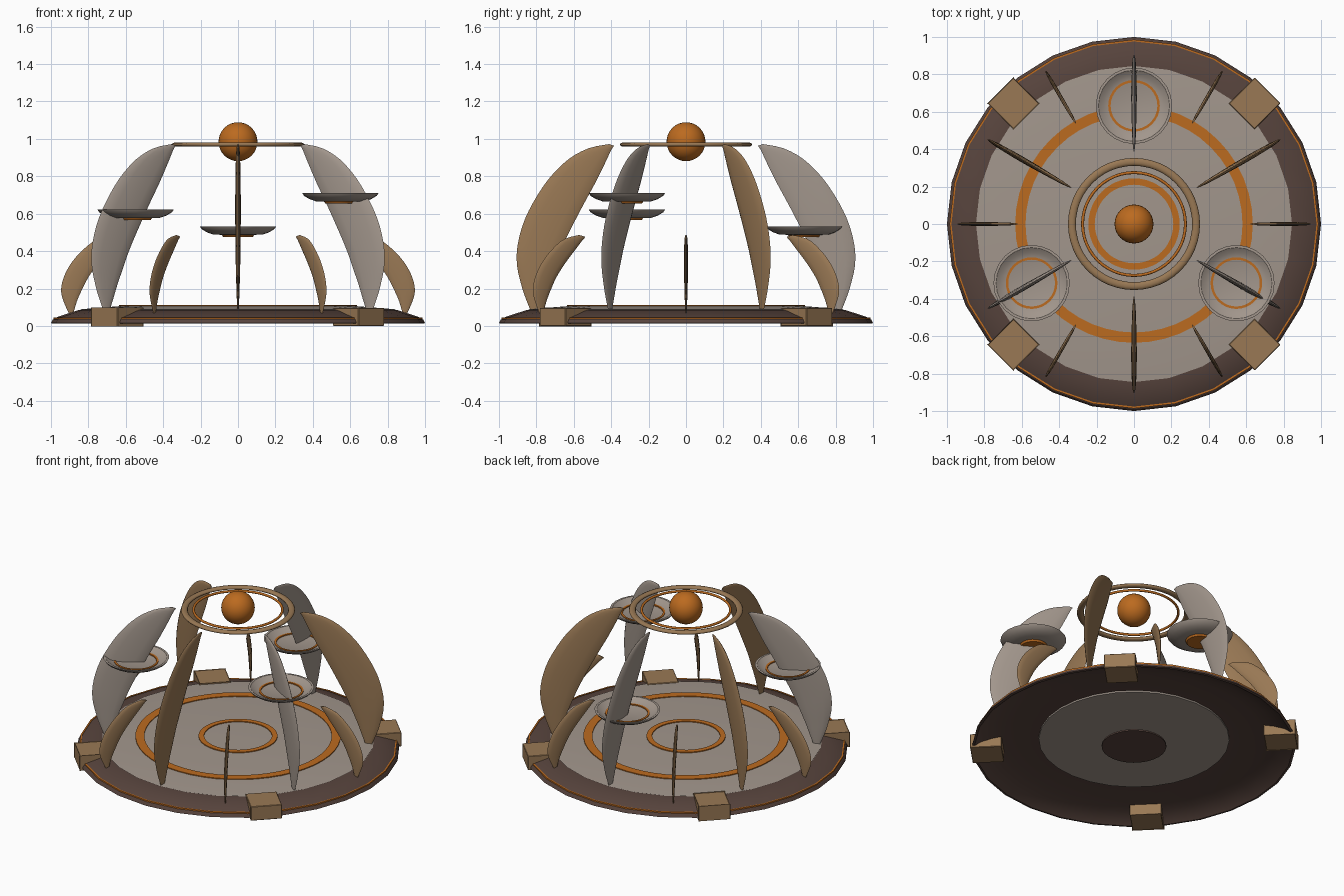
import bpy, bmesh, math
from mathutils import Matrix, Vector

if "Cube" in bpy.data.objects:
    bpy.data.objects.remove(bpy.data.objects["Cube"])


def material(name, rgb):
    m = bpy.data.materials.new(name)
    m.diffuse_color = (*rgb, 1)
    m.use_nodes = True
    m.node_tree.nodes["Principled BSDF"].inputs["Base Color"].default_value = m.diffuse_color
    return m


GRAY = material("warm gray", (0.36, 0.305, 0.262))
TAN = material("tan", (0.32, 0.19, 0.09))
BROWN = material("dark brown", (0.095, 0.057, 0.046))
ORANGE = material("orange", (0.50, 0.145, 0.014))


def finish(name, bm, mat, angle=30):
    bmesh.ops.recalc_face_normals(bm, faces=bm.faces)
    me = bpy.data.meshes.new(name)
    bm.to_mesh(me)
    bm.free()
    me.materials.append(mat)
    ob = bpy.data.objects.new(name, me)
    bpy.context.collection.objects.link(ob)
    if angle:
        bpy.ops.object.select_all(action='DESELECT')
        ob.select_set(True)
        bpy.context.view_layer.objects.active = ob
        bpy.ops.object.shade_smooth_by_angle(angle=math.radians(angle))
    return ob


def lathe(name, profile, mat, segs=28, at=(0, 0, 0), closed=False, angle=30):
    """Spin an (r, z) profile about the vertical axis."""
    bm = bmesh.new()
    verts = [bm.verts.new((r, 0, z)) for r, z in profile]
    pairs = list(zip(verts, verts[1:]))
    if closed:
        pairs.append((verts[-1], verts[0]))
    edges = [bm.edges.new(p) for p in pairs]
    bmesh.ops.spin(bm, geom=verts + edges, cent=(0, 0, 0), axis=(0, 0, 1),
                   angle=math.tau, steps=segs, use_duplicate=False)
    bmesh.ops.remove_doubles(bm, verts=bm.verts, dist=1e-5)
    bmesh.ops.translate(bm, verts=bm.verts, vec=at)
    return finish(name, bm, mat, angle)


def ring(name, r0, r1, z0, z1, mat, segs=48, at=(0, 0, 0)):
    """Flat band of rectangular section."""
    return lathe(name, [(r0, z0), (r0, z1), (r1, z1), (r1, z0)], mat, segs, at, closed=True)


def torus(name, rad, half_w, z, half_h, mat, segs=48):
    """Rounded band of elliptical section."""
    prof = [(rad + half_w * math.cos(math.tau * k / 10), z + half_h * math.sin(math.tau * k / 10))
            for k in range(10)]
    return lathe(name, prof, mat, segs, closed=True, angle=60)


def smooth_rows(rows, steps=3):
    """Catmull-Rom refinement between the given rows."""
    pts = [Vector(r) for r in rows]
    out = []
    for i in range(len(pts) - 1):
        p0, p1, p2 = pts[max(i - 1, 0)], pts[i], pts[i + 1]
        p3 = pts[min(i + 2, len(pts) - 1)]
        for s in range(steps):
            t = s / steps
            out.append(0.5 * (2 * p1 + (p2 - p0) * t + (2 * p0 - 5 * p1 + 4 * p2 - p3) * t * t
                              + (3 * p1 - p0 - 3 * p2 + p3) * t ** 3))
    return out + [pts[-1]]


def fin(name, rows, thick, angle, mat):
    """Lens-section blade; each row is inner r, inner z, outer r, outer z."""
    bm = bmesh.new()
    rows = smooth_rows(rows)
    widest = max(r[2] - r[0] for r in rows)
    loops = []
    n = 12
    for ri, zi, ro, zo in rows:
        a, b = Vector((ri, 0, zi)), Vector((ro, 0, zo))
        t = thick * (max(ro - ri, 0.004) / widest) ** 0.7
        loop = []
        for k in range(n):
            u = math.tau * k / n
            p = a.lerp(b, 0.5 - 0.5 * math.cos(u))
            p.y = t * math.sin(u)
            loop.append(bm.verts.new(p))
        loops.append(loop)
    for l0, l1 in zip(loops, loops[1:]):
        for k in range(n):
            j = (k + 1) % n
            bm.faces.new((l0[k], l0[j], l1[j], l1[k]))
    bm.faces.new(loops[0])
    bm.faces.new(loops[-1])
    bm.transform(Matrix.Rotation(angle, 4, 'Z'))
    return finish(name, bm, mat, 50)


# Base: hollow brown skirt, gray floor, gray plate and small hub underneath
lathe("base_skirt", [(0, 0.07), (0.62, 0.074), (0.80, 0.072), (0.88, 0.058), (0.95, 0.036),
                     (0.985, 0.012), (1.0, 0.015), (0.99, 0.034), (0.965, 0.048),
                     (0.85, 0.086), (0.82, 0.08), (0, 0.08)], BROWN)
lathe("floor", [(0, 0.082), (0.82, 0.082), (0.845, 0.089), (0.63, 0.106), (0, 0.106)], GRAY)
lathe("foot_plate", [(0, 0.063), (0.59, 0.063), (0.59, 0.078), (0, 0.078)], GRAY)
lathe("foot_hub", [(0, 0.012), (0.2, 0.012), (0.2, 0.022), (0, 0.022)], BROWN)
ring("rim_trim", 0.976, 0.986, 0.036, 0.045, ORANGE, 28)

# Inlaid floor rings
ring("floor_ring", 0.58, 0.635, 0.10, 0.111, ORANGE)
ring("hub_ring", 0.21, 0.244, 0.10, 0.112, ORANGE)

# Four clamp blocks on the diagonals
for i in range(4):
    bm = bmesh.new()
    bmesh.ops.create_cube(bm, size=1)
    bm.transform(Matrix.Rotation(math.radians(45 + 90 * i), 4, 'Z')
                 @ Matrix.Translation((0.912, 0, 0.048))
                 @ Matrix.Diagonal((0.195, 0.195, 0.096, 1)))
    bmesh.ops.bevel(bm, geom=bm.edges[:], offset=0.003, segments=1, affect='EDGES')
    finish(f"clamp_block_{i + 1}", bm, TAN, 0)

# Curved fins: six tall ones alternating in colour, six short ones between
TALL = [(.795, .075, .828, .075), (.765, .16, .862, .16), (.743, .225, .882, .225),
        (.705, .32, .903, .32), (.669, .41, .902, .42), (.605, .54, .873, .54),
        (.545, .655, .82, .655), (.485, .765, .735, .785), (.433, .87, .63, .89),
        (.40, .94, .52, .95), (.385, .963, .41, .972)]
SHORT = [(.88, .068, .905, .068), (.862, .13, .932, .13), (.836, .19, .946, .19),
         (.80, .26, .93, .265), (.75, .33, .885, .345), (.69, .40, .82, .415),
         (.642, .455, .75, .465), (.62, .476, .66, .486)]
for i in range(6):
    fin(f"tall_fin_{i + 1}", TALL, 0.015, math.radians(30 + 60 * i), GRAY if i % 2 else TAN)
    fin(f"short_fin_{i + 1}", SHORT, 0.010, math.radians(60 * i), TAN)

# Floating dishes carried by the gray fins
for i, (deg, z) in enumerate(((90, 0.532), (210, 0.622), (330, 0.71))):
    a = math.radians(deg)
    at = (0.632 * math.cos(a), 0.632 * math.sin(a), z)
    lathe(f"dish_{i + 1}", [(0, -0.046), (0.13, -0.044), (0.165, -0.032), (0.195, -0.014),
                            (0.204, 0.0), (0.19, 0.0), (0.165, -0.018), (0.13, -0.029),
                            (0, -0.031)], GRAY, 24, at)
    ring(f"dish_ring_{i + 1}", 0.125, 0.138, -0.034, -0.022, ORANGE, 32, at)
    lathe(f"dish_lamp_{i + 1}", [(0, -0.056), (0.08, -0.056), (0.088, -0.044), (0, -0.044)],
          ORANGE, 24, at)

# Crown rings and glowing ball
torus("crown_ring", 0.332, 0.021, 0.97, 0.012, TAN)
torus("crown_inner_ring", 0.275, 0.008, 0.97, 0.008, ORANGE)
bm = bmesh.new()
bmesh.ops.create_uvsphere(bm, u_segments=32, v_segments=16, radius=0.104)
bmesh.ops.translate(bm, verts=bm.verts, vec=(0, 0, 0.985))
finish("ball", bm, ORANGE)
